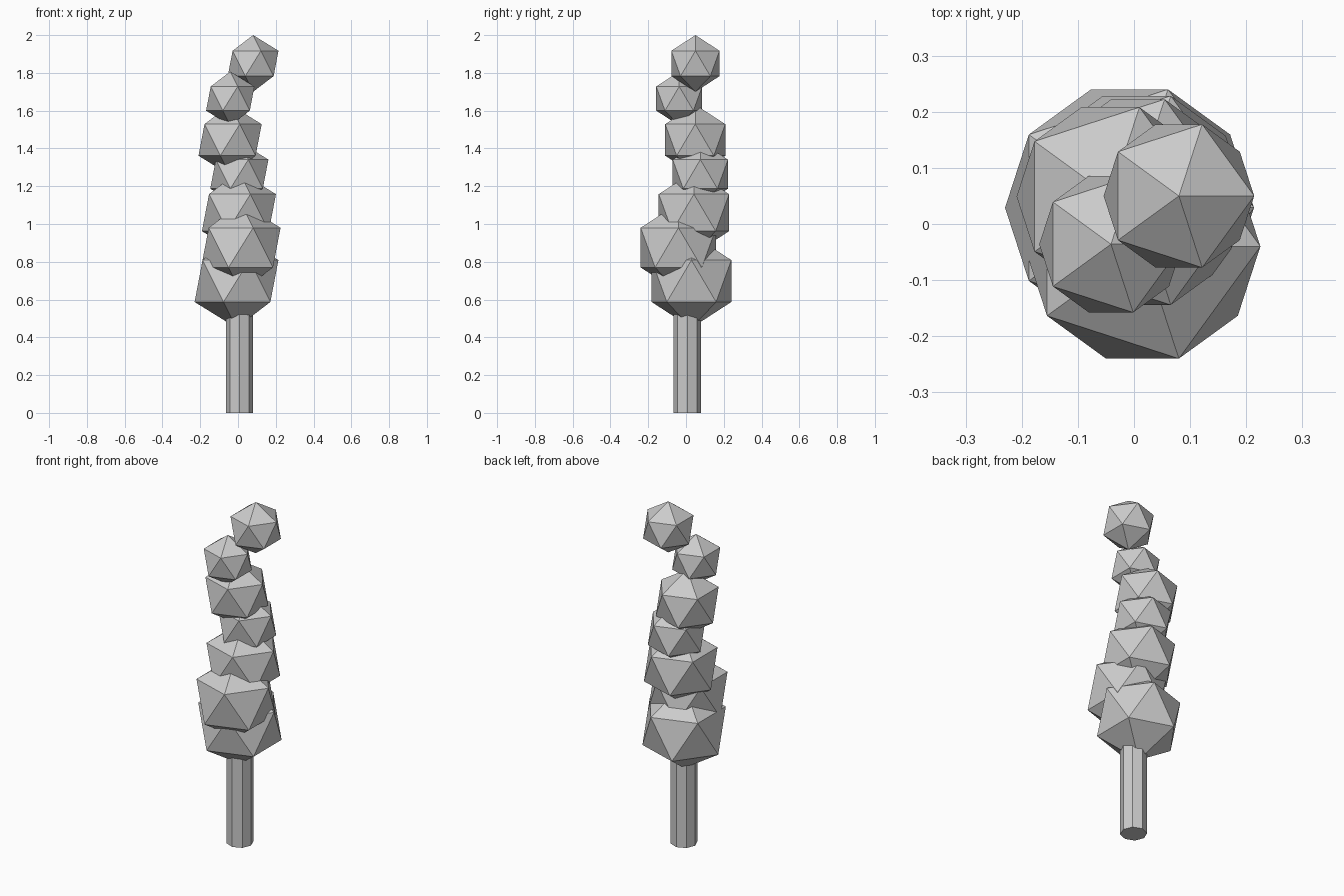
import bpy

# Trunk: eight-sided post running up into the lowest leaf clump
TRUNK_HEIGHT = 0.6
bpy.ops.mesh.primitive_cylinder_add(vertices=8, radius=0.072, depth=TRUNK_HEIGHT,
                                    location=(0.008, 0.007, TRUNK_HEIGHT / 2))
bpy.context.object.name = "trunk"

# Leaf clumps from bottom to top: x, y, z, radius
CLUMPS = [
    (-0.008, 0.029, 0.698, 0.248),
    (0.015, -0.040, 0.875, 0.235),
    (0.005, 0.042, 1.060, 0.219),
    (0.007, 0.076, 1.264, 0.172),
    (-0.042, 0.049, 1.445, 0.187),
    (-0.041, -0.036, 1.664, 0.143),
    (0.080, 0.050, 1.850, 0.150),
]

for i, (x, y, z, r) in enumerate(CLUMPS, 1):
    bpy.ops.mesh.primitive_ico_sphere_add(subdivisions=1, radius=r, location=(x, y, z))
    bpy.context.object.name = f"leaf_clump_{i}"
